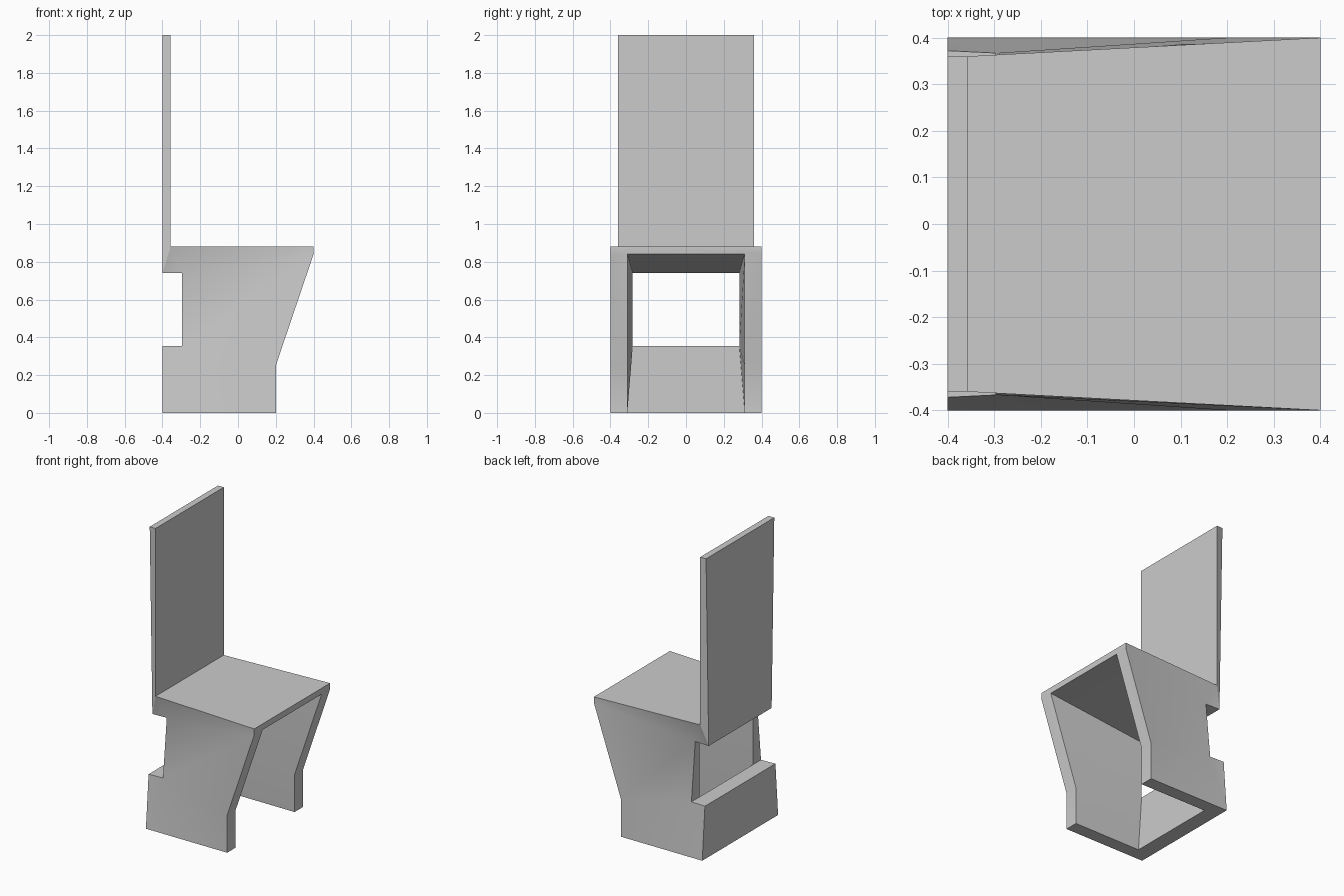
import bpy, bmesh

if "Cube" in bpy.data.objects:
    bpy.data.objects.remove(bpy.data.objects["Cube"])

# Corner points of the +y half (mirrored to -y)
P = dict(
    # outer outline: rail, notch, backrest, seat, leg
    rail_low=(-.40, .40, 0), rail_top=(-.40, .372, .353),
    notch_low=(-.297, .367, .353), notch_top=(-.297, .327, .74),
    back_low=(-.40, .332, .74), back_top=(-.40, .36, 2),
    face_top=(-.357, .36, 2), face_low=(-.357, .36, .88),
    seat_top=(.40, .40, .88), seat_low=(.40, .40, .84),
    knee=(.20, .40, .25), foot=(.20, .40, 0),
    # inner hollow
    in_rail_low=(-.297, .312, 0), in_rail_top=(-.297, .282, .353),
    in_ceiling=(-.297, .282, .74), in_seat=(.40, .311, .84),
    in_knee=(.20, .311, .25), in_foot=(.20, .311, 0),
)

bm = bmesh.new()
right = {k: bm.verts.new(c) for k, c in P.items()}
left = {k: bm.verts.new((x, -y, z)) for k, (x, y, z) in P.items()}


def across(names):
    """One face spanning from the right side to its mirror image."""
    n = names.split()
    bm.faces.new([right[k] for k in n] + [left[k] for k in reversed(n)])


def both(names):
    """The same face on each side."""
    n = names.split()
    bm.faces.new([right[k] for k in n])
    bm.faces.new([left[k] for k in reversed(n)])


# Rear lower rail
across("rail_low rail_top")
across("rail_top notch_low in_rail_top")
across("in_rail_low in_rail_top")
across("rail_low in_rail_low")

# Backrest
across("back_low back_top")
across("back_top face_top")
across("face_top face_low")
both("back_low back_top face_top face_low")

# Wedge seat
across("face_low seat_top")
across("seat_top seat_low in_seat")
across("in_seat in_ceiling")
across("back_low notch_top in_ceiling")

# Outer side walls
both("notch_top back_low face_low")
both("notch_top face_low seat_top")
both("notch_top seat_top seat_low")
both("notch_top seat_low knee notch_low")
both("notch_low knee foot")
both("notch_low foot rail_low")
both("notch_low rail_low rail_top")

# Inner side walls
both("in_rail_low in_rail_top in_knee in_foot")
both("in_rail_top in_ceiling in_seat in_knee")

# Wall edges: front, underside and notch
both("seat_low knee in_knee in_seat")
both("knee foot in_foot in_knee")
both("foot rail_low in_rail_low in_foot")
both("notch_low in_rail_top in_ceiling notch_top")

bmesh.ops.recalc_face_normals(bm, faces=bm.faces)
mesh = bpy.data.meshes.new("chair")
bm.to_mesh(mesh)
bm.free()
chair = bpy.data.objects.new("chair", mesh)
bpy.context.collection.objects.link(chair)

# Soft shading on the slightly warped side walls, sharp edges elsewhere
bpy.context.view_layer.objects.active = chair
chair.select_set(True)
bpy.ops.object.shade_smooth_by_angle(angle=0.35)
